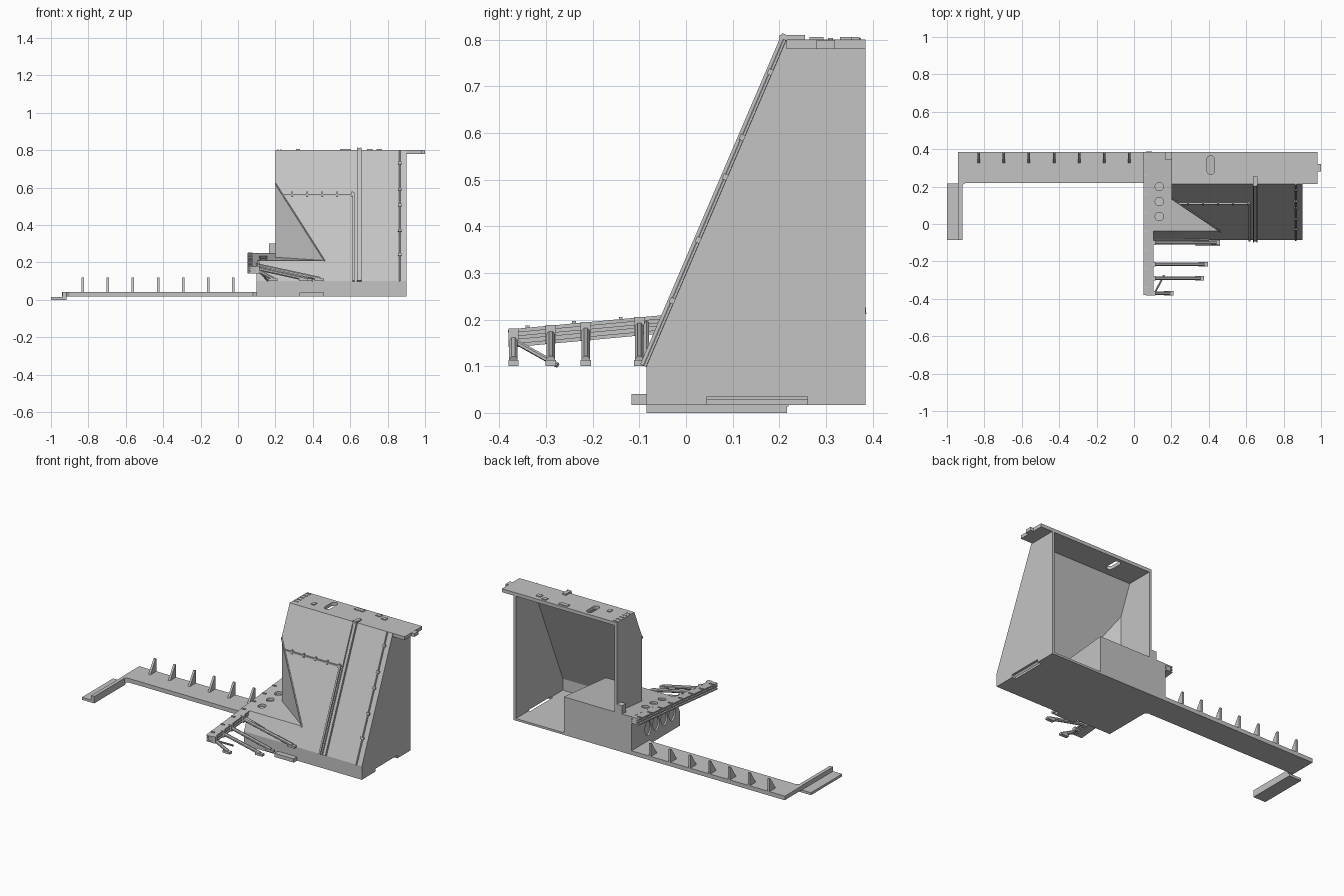
import bpy, bmesh, math
from mathutils import Vector

if "Cube" in bpy.data.objects:
    bpy.data.objects.remove(bpy.data.objects["Cube"])

grey = bpy.data.materials.new("plain_grey")
grey.use_nodes = True
grey.diffuse_color = (0.55, 0.55, 0.55, 1)
grey.node_tree.nodes["Principled BSDF"].inputs["Base Color"].default_value = (0.55, 0.55, 0.55, 1)


def finish(bm, name):
    bmesh.ops.recalc_face_normals(bm, faces=bm.faces[:])
    me = bpy.data.meshes.new(name)
    bm.to_mesh(me)
    bm.free()
    me.materials.append(grey)
    ob = bpy.data.objects.new(name, me)
    bpy.context.collection.objects.link(ob)
    return ob


def prism(name, points, axis, lo, hi, cut=None):
    """Extrude a 2D outline along x (outline in y,z) or z (outline in x,y)."""
    bm = bmesh.new()
    place = (lambda p: (lo, *p)) if axis == "x" else (lambda p: (*p, lo))
    face = bm.faces.new([bm.verts.new(place(p)) for p in points])
    ext = bmesh.ops.extrude_face_region(bm, geom=[face])["geom"]
    step = Vector((hi - lo, 0, 0)) if axis == "x" else Vector((0, 0, hi - lo))
    bmesh.ops.translate(bm, vec=step, verts=[v for v in ext if isinstance(v, bmesh.types.BMVert)])
    if cut:
        res = bmesh.ops.bisect_plane(bm, geom=bm.verts[:] + bm.edges[:] + bm.faces[:],
                                     plane_co=cut[0], plane_no=cut[1], clear_outer=True)
        bmesh.ops.holes_fill(bm, edges=[e for e in res["geom_cut"] if isinstance(e, bmesh.types.BMEdge)])
    return finish(bm, name)


def box(name, x, y, z):
    return prism(name, [(x[0], y[0]), (x[1], y[0]), (x[1], y[1]), (x[0], y[1])], "z", *z)


def bar(name, p, q, width, height=None, sides=4):
    """Bar between two points; width runs sideways, height runs upward."""
    p, q = Vector(p), Vector(q)
    along = (q - p).normalized()
    up = Vector((0, 0, 1)) if abs(along.z) < 0.95 else Vector((0, 1, 0))
    side = along.cross(up).normalized()
    up = side.cross(along)
    height = height or width
    spread = 0.5 / math.cos(math.pi / sides)
    bm = bmesh.new()
    rings = []
    for c in (p, q):
        angles = [math.tau * (i + 0.5) / sides for i in range(sides)]
        rings.append([bm.verts.new(c + side * math.cos(a) * width * spread
                                   + up * math.sin(a) * height * spread) for a in angles])
    for i in range(sides):
        j = (i + 1) % sides
        bm.faces.new((rings[0][i], rings[0][j], rings[1][j], rings[1][i]))
    bm.faces.new(rings[0])
    bm.faces.new(rings[1][::-1])
    return finish(bm, name)


def cut(target, cutter):
    mod = target.modifiers.new("cut", "BOOLEAN")
    mod.operation, mod.solver, mod.object = "DIFFERENCE", "EXACT", cutter
    bpy.context.view_layer.objects.active = target
    bpy.ops.object.modifier_apply(modifier=mod.name)
    bpy.data.objects.remove(cutter)


def slope(z):
    return -0.085 + 0.3 * (z - 0.1) / 0.7


def deck(y):
    return 0.18 + 0.092 * (y + 0.38)


# Hollow tower, open at the back, with one corner sliced off vertically
inward = Vector((0.175, 0.26, 0)).normalized()
corner = Vector((0.2, 0.14, 0))
tower = prism("tower_shell", [(-0.085, 0.017), (-0.085, 0.1), (0.215, 0.8), (0.385, 0.8), (0.385, 0.017)],
              "x", 0.2, 0.9, (corner, -inward))
cavity = prism("cavity", [(-0.071, 0.03), (-0.071, 0.1), (slope(0.78) + 0.014, 0.78), (0.45, 0.78), (0.45, 0.03)],
               "x", 0.215, 0.885, (corner + inward * 0.013, -inward))
cut(tower, cavity)
cut(tower, box("notch", (0.875, 0.95), (0.045, 0.26), (0.0, 0.035)))

# Tilted-top lower block with round recesses
block = prism("lower_block", [(-0.085, 0.017), (-0.085, 0.1), (slope(0.21), 0.21), (0.385, deck(0.385)), (0.385, 0.017)],
              "x", 0.1, 0.56)
for y in (0.04, 0.12, 0.2):
    cut(block, bar("deck_hole", (0.135, y, deck(y) - 0.015), (0.135, y, 0.4), 0.044, sides=16))
for y in (-0.01, 0.068, 0.146, 0.224):
    cut(block, bar("side_hole", (0.0, y, 0.12), (0.11, y, 0.12), 0.06, 0.09, sides=16))
box("front_step", (0.33, 0.46), (-0.117, -0.08), (0.017, 0.04))
box("corner_post", (0.165, 0.2), (0.345, 0.385), (0.24, 0.3))

# Roof overhang, tab, and roof fittings
roof = box("roof_plate", (0.2, 0.98), (0.215, 0.385), (0.78, 0.801))
tower_slot = [(0.41 + 0.02 * math.cos(a), 0.315 + 0.02 * math.sin(a) + (0.03 if a < math.pi else -0.03))
              for a in [math.pi * (i + 0.5) / 8 for i in range(16)]]
for part in (roof, tower):
    cut(part, prism("slot", tower_slot, "z", 0.75, 0.85))
box("roof_tab", (0.975, 1.0), (0.28, 0.32), (0.78, 0.8))
for x, y, w, d in ((0.575, 0.36, 0.06, 0.024), (0.705, 0.36, 0.03, 0.024), (0.755, 0.343, 0.03, 0.026),
                   (0.32, 0.28, 0.022, 0.03)):
    box("roof_fitting", (x - w / 2, x + w / 2), (y - d / 2, y + d / 2), (0.8, 0.806))
for x in (0.212, 0.228):
    for y in (0.25, 0.28, 0.31, 0.34, 0.37):
        box("roof_rivet", (x - 0.004, x + 0.004), (y - 0.005, y + 0.005), (0.8, 0.804))


# Rails and seams lying on the sloping front
def on_front(name, a, b, width, height, sides=4):
    return bar(name, (a[0], slope(a[1]) - 0.003, a[1]), (b[0], slope(b[1]) - 0.003, b[1]), width, height, sides)


on_front("wide_rail", (0.648, 0.1), (0.648, 0.805), 0.026, 0.012)
for x in (0.638, 0.658):
    on_front("wide_rail_lip", (x, 0.1), (x, 0.81), 0.005, 0.022)
box("wide_rail_cap", (0.636, 0.66), (0.2, 0.255), (0.795, 0.81))
on_front("thin_pipe", (0.865, 0.1), (0.865, 0.8), 0.006, 0.008, 6)
for z in (0.24, 0.37, 0.505, 0.59, 0.73):
    on_front("pipe_bracket", (0.865, z - 0.006), (0.865, z + 0.006), 0.02, 0.014)
on_front("seam_upright", (0.617, 0.1), (0.617, 0.57), 0.01, 0.012)
on_front("seam_crossbar", (0.238, 0.562), (0.62, 0.562), 0.01, 0.008)
for i in range(5):
    x = 0.29 + i * 0.08
    on_front("seam_clip", (x, 0.552), (x, 0.575), 0.008, 0.014)
on_front("slice_edge_trim", (0.2, 0.62), (0.463, 0.207), 0.006, 0.006)

# Long ground arm with triangular ribs and a stepped foot
prism("ground_arm", [(-0.94, 0.385), (-0.94, 0.22), (-0.925, 0.2), (-0.915, 0.21), (-0.9, 0.22),
                     (0.08, 0.22), (0.12, 0.19), (0.12, 0.385)], "z", 0.017, 0.042)
for i in range(7):
    x = -0.83 + i * 0.1342
    prism("rib", [(0.325, 0.04), (0.385, 0.04), (0.385, 0.12), (0.376, 0.12)], "x", x - 0.0065, x + 0.0065)
box("foot_plate", (-1.0, -0.916), (-0.085, 0.217), (0.0, 0.015))
box("foot_strip", (-0.938, -0.916), (-0.085, 0.22), (0.014, 0.042))

# Tilted cantilever rail: web, flanges and cleats
ends = (-0.38, 0.385)


def along_rail(name, x, drop, width, height):
    return bar(name, *[(x, y, deck(y) - drop) for y in ends], width, height)


along_rail("rail_web", 0.08, 0.02, 0.03, 0.036)
for drop in (0.005, 0.02, 0.036):
    along_rail("rail_flange", 0.078, drop, 0.054, 0.008)
for i in range(8):
    y = -0.34 + i * 0.1
    bar("rail_cleat", (0.053, y, deck(y) + 0.001), (0.078, y, deck(y) + 0.001), 0.008, 0.006)

# Braces fanning down from the rail to small pads
for y, reach in ((-0.37, 0.21), (-0.29, 0.375), (-0.215, 0.395), (-0.1, 0.46)):
    bar("brace", (0.09, y, deck(y) - 0.018), (reach - 0.02, y, 0.112), 0.018, 0.02, 8)
    box("brace_pad", (reach - 0.05, reach), (y - 0.011, y + 0.011), (0.1, 0.113))
    box("brace_socket", (0.095, 0.115), (y - 0.011, y + 0.011), (deck(y) - 0.04, deck(y)))
bar("diagonal_strut", (0.11, -0.37, 0.155), (0.16, -0.275, 0.102), 0.01, 0.01, 6)
bar("rear_strut", (0.1, -0.085, 0.19), (0.4, -0.085, 0.105), 0.012, 0.012, 6)
